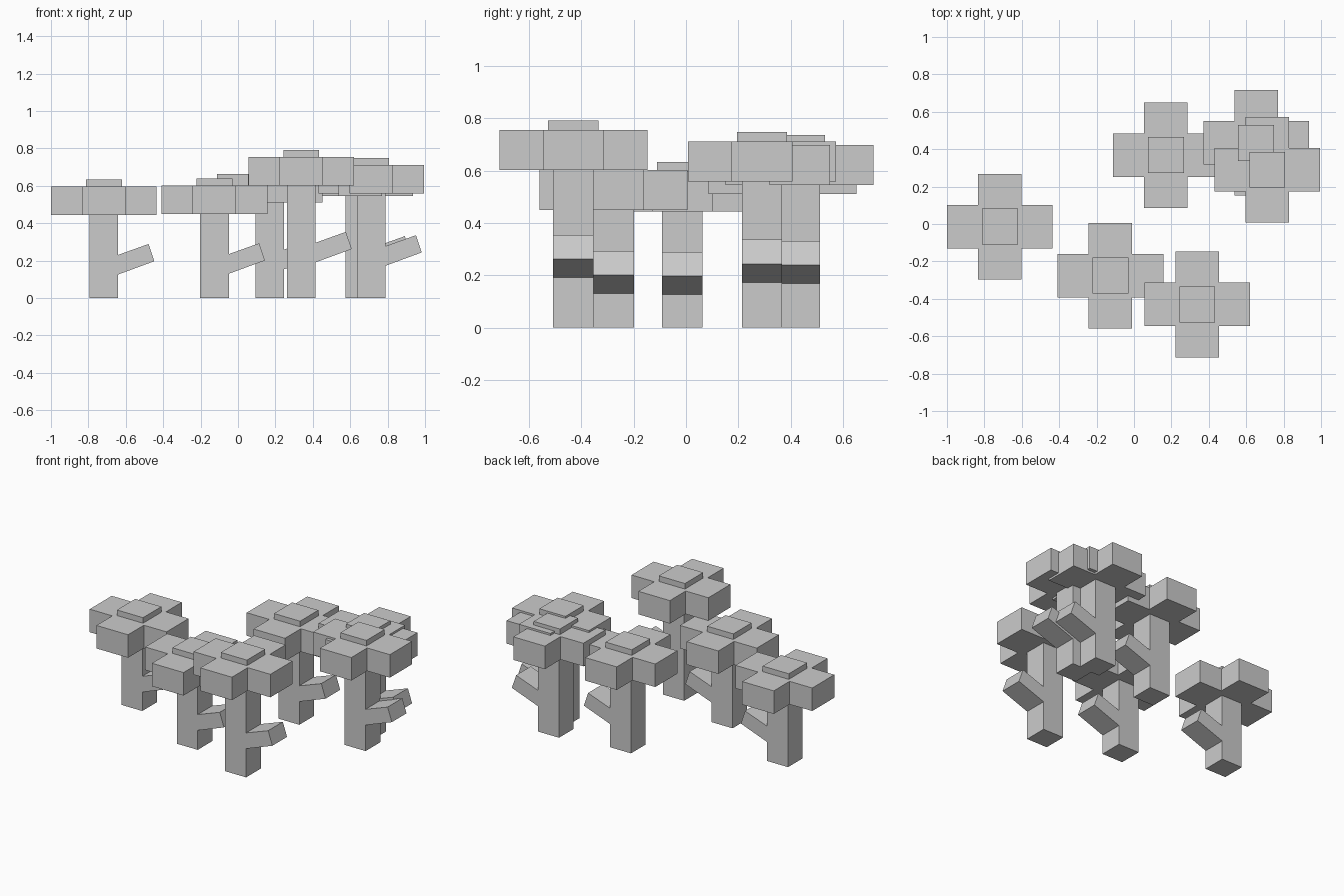
import bpy, bmesh
from mathutils import Vector

if "Cube" in bpy.data.objects:
    bpy.data.objects.remove(bpy.data.objects["Cube"])


def prism(name, outline, offset):
    """Extrude a flat outline of 3D points along an offset vector."""
    bm = bmesh.new()
    face = bm.faces.new([bm.verts.new(p) for p in outline])
    ext = bmesh.ops.extrude_face_region(bm, geom=[face])
    verts = [g for g in ext["geom"] if isinstance(g, bmesh.types.BMVert)]
    bmesh.ops.translate(bm, verts=verts, vec=Vector(offset))
    bmesh.ops.recalc_face_normals(bm, faces=bm.faces)
    mesh = bpy.data.meshes.new(name)
    bm.to_mesh(mesh)
    bm.free()
    obj = bpy.data.objects.new(name, mesh)
    bpy.context.collection.objects.link(obj)
    return obj


def square(x, y, z, r):
    return [(x - r, y - r, z), (x + r, y - r, z), (x + r, y + r, z), (x - r, y + r, z)]


TRUNK, ARM, REACH, CAP = 0.077, 0.116, 0.2825, 0.096
CANOPY_H, CAP_H = 0.153, 0.037


def tree(i, x, y, base, branch_z):
    # square trunk
    prism(f"trunk_{i}", square(x, y, 0, TRUNK), (0, 0, base))
    # side branch, rising 20 degrees, as deep as the trunk
    side = [(0, 0), (0.193, 0.071), (0.162, 0.163), (0, 0.105)]
    prism(f"branch_{i}",
          [(x + TRUNK + u, y - TRUNK, branch_z + w) for u, w in side], (0, 2 * TRUNK, 0))
    # plus-shaped canopy: one corner of the outline turned four times
    pts, corner = [], [(REACH, -ARM), (REACH, ARM), (ARM, ARM)]
    for _ in range(4):
        pts += [(x + u, y + v, base) for u, v in corner]
        corner = [(-v, u) for u, v in corner]
    prism(f"canopy_{i}", pts, (0, 0, CANOPY_H))
    # small raised top
    prism(f"canopy_cap_{i}", square(x, y, base + CANOPY_H, CAP), (0, 0, CAP_H))


# x, y, canopy underside, branch foot
trees = [
    (-0.7175, -0.014, 0.443, 0.126),
    (-0.126, -0.276, 0.450, 0.130),
    (0.338, -0.430, 0.602, 0.191),
    (0.170, 0.368, 0.511, 0.154),
    (0.653, 0.434, 0.545, 0.168),
    (0.7125, 0.290, 0.558, 0.173),
]
for n, t in enumerate(trees, 1):
    tree(n, *t)
